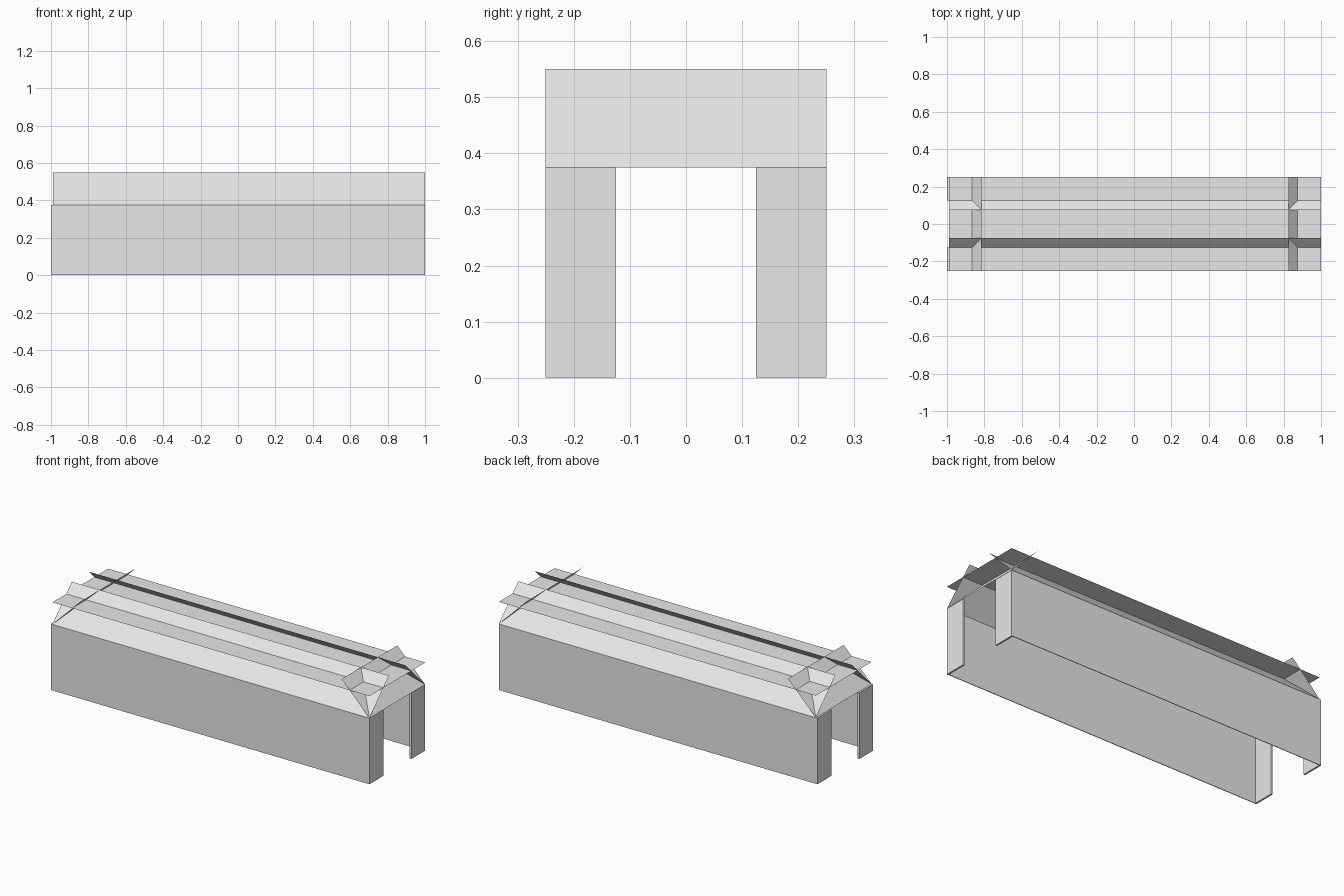
import bpy

if "Cube" in bpy.data.objects:
    bpy.data.objects.remove(bpy.data.objects["Cube"])

EAVE, DECK, TOP = 0.375, 0.5, 0.55      # heights of wall top, flat sheet, slope tops
X0, X1, Y = -0.99, 1.0, 0.25            # hall footprint
T, POST = 0.01, 0.125                   # end panel thickness and width
RISE = TOP - EAVE                       # slopes lie at 45 degrees

grey = bpy.data.materials.new("light grey")
grey.diffuse_color = (0.8, 0.8, 0.8, 1)
grey.use_nodes = True
grey.node_tree.nodes["Principled BSDF"].inputs["Base Color"].default_value = grey.diffuse_color


def add_mesh(name, verts, faces):
    mesh = bpy.data.meshes.new(name)
    mesh.from_pydata(verts, [], faces)
    mesh.materials.append(grey)
    obj = bpy.data.objects.new(name, mesh)
    bpy.context.collection.objects.link(obj)
    return obj


def sheet(name, corners):
    """Single flat four-cornered sheet with its normal facing up."""
    obj = add_mesh(name, corners, [(0, 1, 2, 3)])
    if obj.data.polygons[0].normal.z < 0:
        obj.data.flip_normals()


def box(name, x, y, z):
    """Box between pairs of lower and upper limits."""
    verts = [(a, b, c) for a in x for b in y for c in z]
    faces = [(0, 1, 3, 2), (4, 6, 7, 5), (0, 4, 5, 1),
             (2, 3, 7, 6), (0, 2, 6, 4), (1, 5, 7, 3)]
    add_mesh(name, verts, faces)


for s, side in ((-1, "front"), (1, "back")):
    # Long walls
    box(side + "_wall", (X0, X1), sorted((s * Y, s * (Y - 0.004))), (0, EAVE))
    # Narrow panels beside the open ends
    for a, end in ((-1.0, "left"), (1.0 - T, "right")):
        box(f"{side}_{end}_end_panel", (a, a + T),
            sorted((s * Y, s * (Y - POST))), (0, EAVE))
    # Long roof slopes, running past the flat sheet
    sheet(side + "_roof_slope", [(X0, s * Y, EAVE), (X1, s * Y, EAVE),
                                 (X1, s * (Y - RISE), TOP), (X0, s * (Y - RISE), TOP)])

# End roof slopes
for x, d, end in ((X0, RISE, "left"), (X1, -RISE, "right")):
    sheet(end + "_roof_slope", [(x, -Y, EAVE), (x, Y, EAVE),
                                (x + d, Y, TOP), (x + d, -Y, TOP)])

# Flat roof sheet
sheet("flat_roof", [(X0, -Y, DECK), (X1, -Y, DECK), (X1, Y, DECK), (X0, Y, DECK)])
